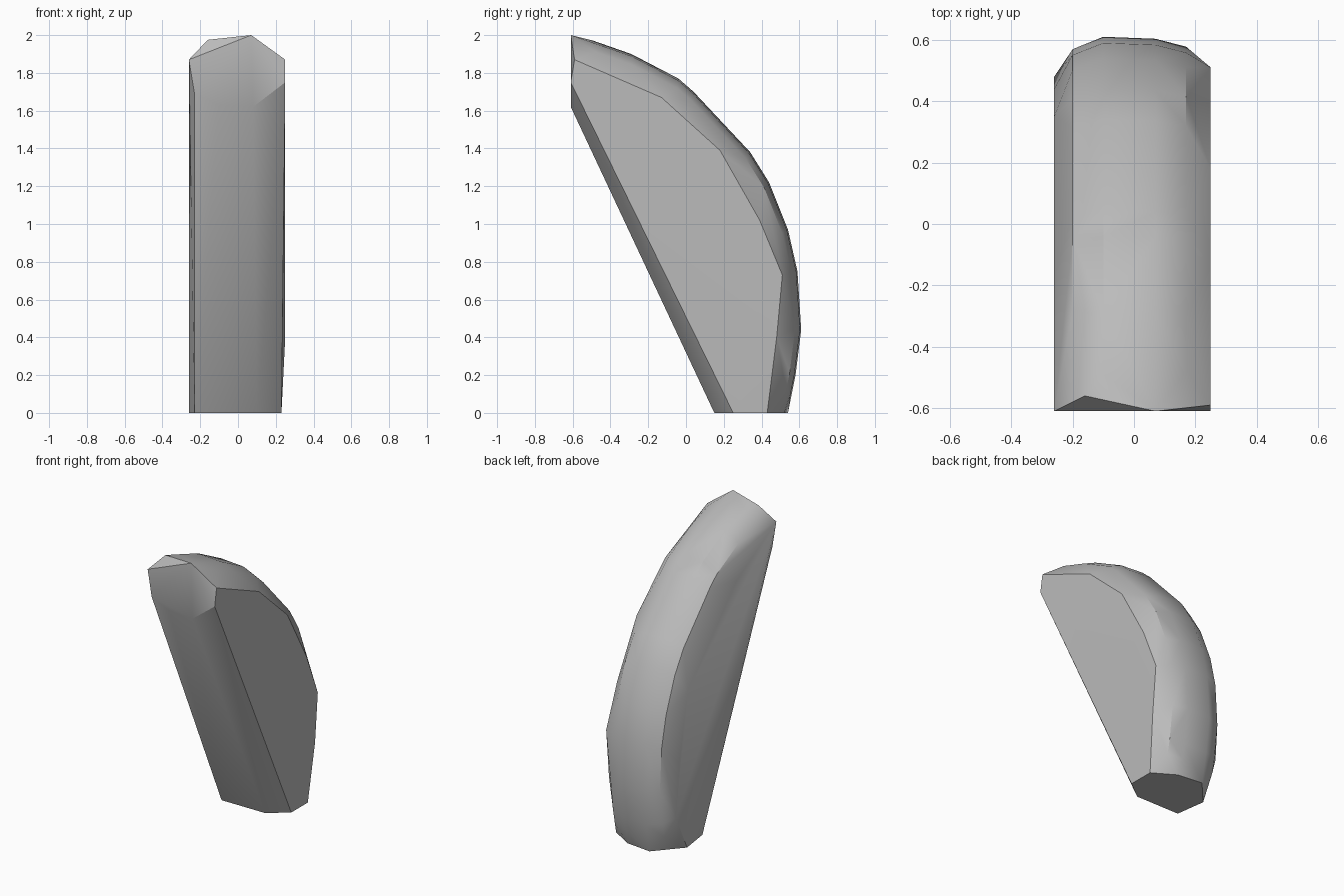
import bpy, bmesh, math
from mathutils import Vector

cube = bpy.data.objects.get("Cube")
if cube:
    bpy.data.objects.remove(cube, do_unlink=True)

# Plain stone colour
stone = bpy.data.materials.new("grey_stone")
stone.use_nodes = True
colour = (0.5, 0.5, 0.5, 1)
stone.diffuse_color = colour
shader = next(n for n in stone.node_tree.nodes if n.type == "BSDF_PRINCIPLED")
shader.inputs["Base Color"].default_value = colour
shader.inputs["Roughness"].default_value = 0.8

# Curved back outline and the edges of the two flat sides, as (y, z)
ridge = [(-.49, 1.97), (-.29, 1.9), (-.04, 1.77), (.04, 1.7), (.34, 1.38),
         (.44, 1.22), (.54, .97), (.59, .75), (.61, .44), (.58, .2), (.56, .1)]
right_rim = [(-.61, 1.75), (-.59, 1.87), (-.13, 1.67), (.18, 1.39),
             (.3, 1.17), (.39, 1.02), (.51, .73), (.48, .4)]
left_rim = [(-.61, 1.87), (-.18, 1.63), (.35, 1.07), (.44, .62), (.48, .25), (.36, 0)]

points = []


def row(x, outline, scale=1.0):
    """Place an outline at x, drawn in towards the middle of the slab."""
    pivot = Vector((-.2, .5))
    for p in outline:
        y, z = pivot + (Vector(p) - pivot) * scale
        points.append((x, y, max(z, 0)))


# Rounded back, from the left side to the right
row(-.26, left_rim)
row(-.2, ridge, .95)
row(-.1, ridge)
row(.07, ridge, .992)
row(.17, ridge, .96)
row(.25, right_rim)

# Blunt top end
points += [(-.16, -.56, 1.975), (.07, -.61, 2), (-.23, -.39, 1.82)]
# Sloping front face with its bevelled corners
points += [(-.23, -.61, 1.69), (-.1, -.61, 1.63), (.08, -.61, 1.62),
           (-.23, .15, 0), (.1, .15, 0)]
# Flat foot
points += [(.23, .25, 0), (.23, .43, 0), (.08, .52, 0), (-.1, .54, 0)]

# Wrap the slab
bm = bmesh.new()
for p in points:
    bm.verts.new(p)
result = bmesh.ops.convex_hull(bm, input=bm.verts)
loose = [v for v in bm.verts if not v.link_faces]
bmesh.ops.delete(bm, geom=loose, context="VERTS")
bmesh.ops.dissolve_limit(bm, angle_limit=math.radians(1),
                         verts=bm.verts, edges=bm.edges)
bmesh.ops.recalc_face_normals(bm, faces=bm.faces)

mesh = bpy.data.meshes.new("leaning_stone")
bm.to_mesh(mesh)
bm.free()
mesh.materials.append(stone)
slab = bpy.data.objects.new("leaning_stone", mesh)
bpy.context.collection.objects.link(slab)

# Soft facets with crisp side edges
bpy.ops.object.select_all(action="DESELECT")
slab.select_set(True)
bpy.context.view_layer.objects.active = slab
bpy.ops.object.shade_smooth_by_angle(angle=math.radians(30))
